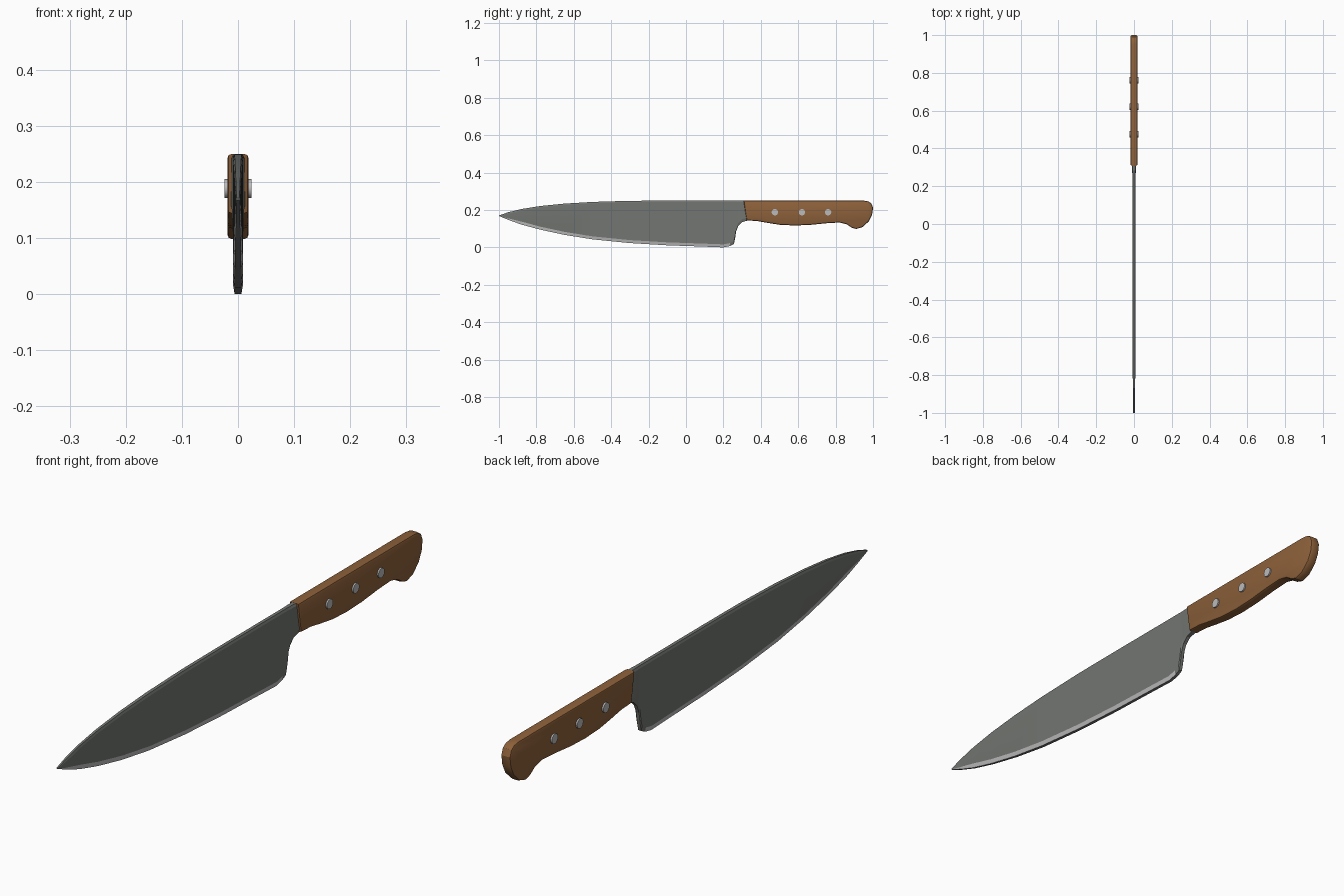
import bpy, bmesh, math

if "Cube" in bpy.data.objects:
    bpy.data.objects.remove(bpy.data.objects["Cube"])


def material(name, rgb):
    m = bpy.data.materials.new(name)
    m.diffuse_color = (*rgb, 1)
    m.use_nodes = True
    m.node_tree.nodes["Principled BSDF"].inputs["Base Color"].default_value = m.diffuse_color
    return m


steel = material("dark_steel", (0.17, 0.18, 0.165))
bright = material("bright_steel", (0.5, 0.5, 0.5))
wood = material("wood", (0.27, 0.12, 0.043))


def finish(bm, name, mats, angle=25):
    bmesh.ops.recalc_face_normals(bm, faces=bm.faces)
    me = bpy.data.meshes.new(name)
    bm.to_mesh(me)
    bm.free()
    for m in mats:
        me.materials.append(m)
    ob = bpy.data.objects.new(name, me)
    bpy.context.collection.objects.link(ob)
    bpy.ops.object.select_all(action='DESELECT')
    ob.select_set(True)
    bpy.context.view_layer.objects.active = ob
    bpy.ops.object.shade_smooth_by_angle(angle=math.radians(angle))
    return ob


# Blade: lofted chamfered sections (y, edge z, spine z, half thickness)
stations = [
    (-1.0, 0.168, 0.171, 0.004), (-0.95, 0.147, 0.188, 0.005),
    (-0.88, 0.122, 0.205, 0.006), (-0.78, 0.095, 0.221, 0.007),
    (-0.65, 0.067, 0.234, 0.008), (-0.5, 0.043, 0.243, 0.009),
    (-0.3, 0.023, 0.249, 0.009), (-0.1, 0.011, 0.25, 0.009),
    (0.1, 0.004, 0.25, 0.009), (0.2, 0.0, 0.25, 0.009),
    (0.235, 0.007, 0.25, 0.009), (0.256, 0.018, 0.25, 0.009),
    (0.262, 0.045, 0.25, 0.009), (0.268, 0.085, 0.25, 0.009),
    (0.28, 0.115, 0.25, 0.01), (0.3, 0.135, 0.25, 0.011),
    (0.335, 0.145, 0.249, 0.013),
]
bm = bmesh.new()
rings = []
for y, lo, hi, w in stations:
    c = min(0.016, (hi - lo) * 0.2)
    t = min(0.008, c)
    half = [(0.65 * w, lo), (w, lo + c), (w, hi - t), (0.65 * w, hi)]
    pts = half + [(-x, z) for x, z in reversed(half)]
    rings.append([bm.verts.new((x, y, z)) for x, z in pts])
for i, (a, b) in enumerate(zip(rings, rings[1:])):
    for k in range(8):
        f = bm.faces.new((a[k], a[(k + 1) % 8], b[(k + 1) % 8], b[k]))
        # Ground cutting edge is brighter
        if k in (0, 6) and i < 10:
            f.material_index = 1
bm.faces.new(rings[0])
bm.faces.new(rings[-1])
finish(bm, "blade", [steel, bright], 10)

# Handle: extruded side profile with rounded rims
outline = [
    (0.308, 0.25), (0.95, 0.25), (0.975, 0.246), (0.991, 0.235),
    (1.0, 0.212), (0.995, 0.175), (0.978, 0.14), (0.945, 0.109),
    (0.91, 0.098), (0.885, 0.106), (0.858, 0.124), (0.82, 0.133),
    (0.75, 0.129), (0.66, 0.12), (0.58, 0.117), (0.5, 0.121),
    (0.43, 0.132), (0.38, 0.141), (0.325, 0.144), (0.318, 0.18),
]
bm = bmesh.new()
face = bm.faces.new([bm.verts.new((-0.019, y, z)) for y, z in outline])
new = bmesh.ops.extrude_face_region(bm, geom=[face], use_keep_orig=True)["geom"]
bmesh.ops.translate(bm, vec=(0.038, 0, 0),
                    verts=[v for v in new if isinstance(v, bmesh.types.BMVert)])
rims = [e for e in bm.edges if abs(e.verts[0].co.x - e.verts[1].co.x) < 1e-6]
bmesh.ops.bevel(bm, geom=rims, offset=0.008, segments=2, profile=0.5, affect='EDGES')
finish(bm, "handle", [wood])

# Rivets passing through the handle
for i, y in enumerate((0.475, 0.62, 0.76)):
    bpy.ops.mesh.primitive_cylinder_add(vertices=20, radius=0.017, depth=0.049,
                                        location=(0, y, 0.188),
                                        rotation=(0, math.pi / 2, 0))
    ob = bpy.context.object
    ob.name = f"rivet_{i + 1}"
    ob.data.materials.append(bright)
    bpy.ops.object.shade_smooth_by_angle(angle=math.radians(30))
